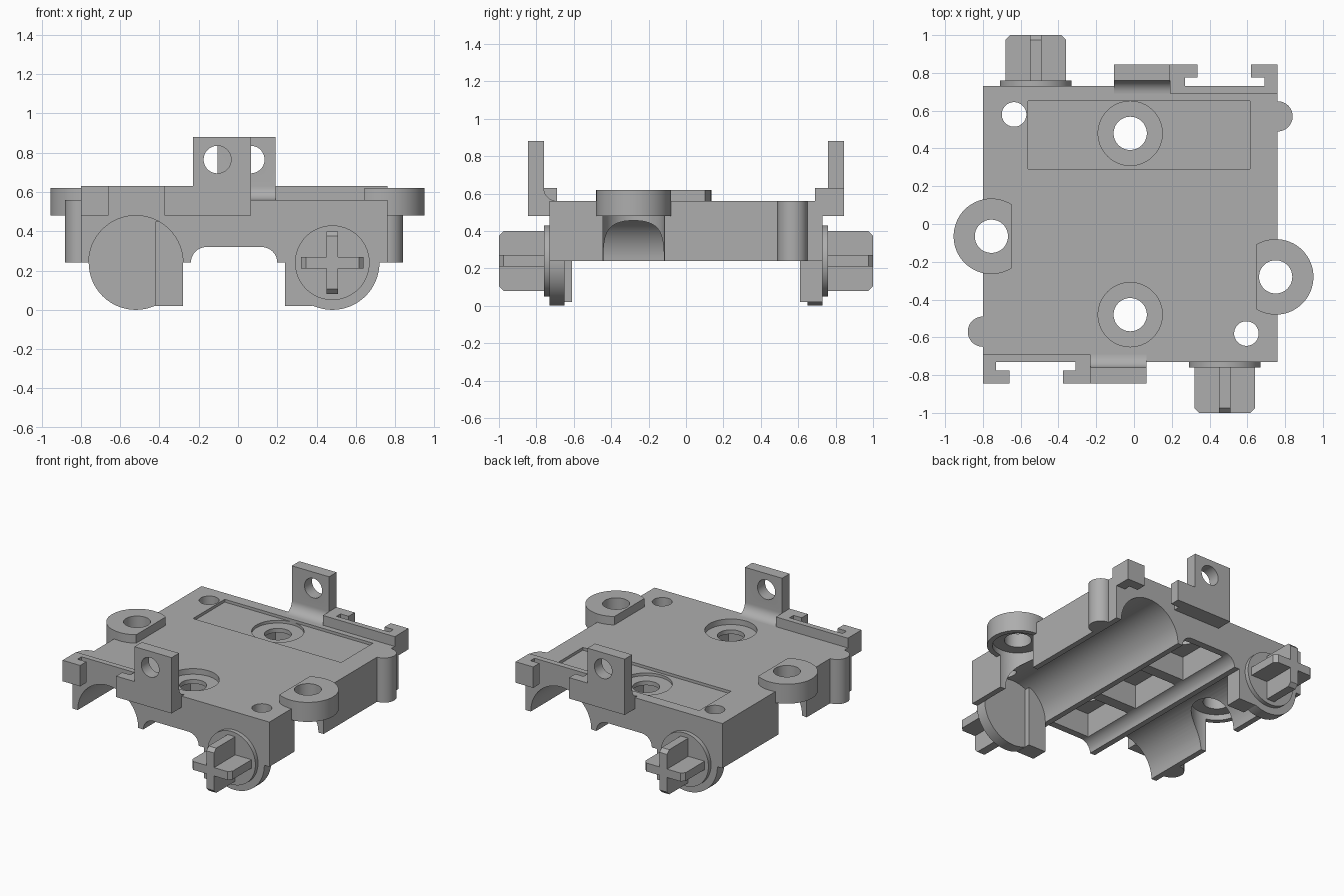
import bpy, bmesh, math
from mathutils import Matrix

cube = bpy.data.objects.get("Cube")
if cube:
    bpy.data.objects.remove(cube, do_unlink=True)

grey = bpy.data.materials.new("plain grey")
grey.use_nodes = True
grey.diffuse_color = (0.42, 0.42, 0.42, 1)
grey.node_tree.nodes["Principled BSDF"].inputs["Base Color"].default_value = grey.diffuse_color

# Half turn about the middle of the body, which sits slightly off the origin
MID = -0.02
HALF_TURN = (Matrix.Translation((MID, 0, 0)) @ Matrix.Rotation(math.pi, 4, "Z")
             @ Matrix.Translation((-MID, 0, 0)))


def prism(name, points, axis, lo, hi):
    """Extrude a 2D outline along an axis."""
    place = {"x": lambda u, v, w: (w, u, v),
             "y": lambda u, v, w: (u, w, v),
             "z": lambda u, v, w: (u, v, w)}[axis]
    bm = bmesh.new()
    bottom = [bm.verts.new(place(u, v, lo)) for u, v in points]
    top = [bm.verts.new(place(u, v, hi)) for u, v in points]
    bm.faces.new(bottom)
    bm.faces.new(top)
    n = len(points)
    for i in range(n):
        j = (i + 1) % n
        bm.faces.new((bottom[i], bottom[j], top[j], top[i]))
    bmesh.ops.recalc_face_normals(bm, faces=bm.faces)
    mesh = bpy.data.meshes.new(name)
    bm.to_mesh(mesh)
    bm.free()
    mesh.materials.append(grey)
    obj = bpy.data.objects.new(name, mesh)
    bpy.context.collection.objects.link(obj)
    return obj


def arc(u, v, r, start, end, steps):
    return [(u + r * math.cos(math.radians(start + (end - start) * i / steps)),
             v + r * math.sin(math.radians(start + (end - start) * i / steps)))
            for i in range(steps + 1)]


def rod(name, u, v, r, axis, lo, hi):
    return prism(name, arc(u, v, r, 0, 360, 64)[:-1], axis, lo, hi)


def box(name, x0, x1, y0, y1, z0, z1):
    return prism(name, [(x0, y0), (x1, y0), (x1, y1), (x0, y1)], "z", z0, z1)


def combine(obj, other, operation="DIFFERENCE"):
    """Apply a boolean and discard the helper."""
    mod = obj.modifiers.new("shape", "BOOLEAN")
    mod.operation = operation
    mod.solver = "EXACT"
    mod.object = other
    bpy.context.view_layer.update()
    graph = bpy.context.evaluated_depsgraph_get()
    mesh = bpy.data.meshes.new_from_object(obj.evaluated_get(graph))
    obj.modifiers.clear()
    obj.data = mesh
    bpy.data.objects.remove(other, do_unlink=True)


def turned(obj):
    obj.data.transform(HALF_TURN)
    return obj


# Main block
body = box("body", -0.80, 0.76, -0.73, 0.73, 0.24, 0.56)

# Long round troughs underneath
for x in (-0.52, 0.48):
    combine(body, rod("cutter", x, 0.24, 0.24, "y", -0.9, 0.9))

# Round-cornered central channel with three pockets
channel = ([(-0.24, 0.1)] + arc(-0.16, 0.24, 0.08, 180, 90, 8)
           + arc(0.12, 0.24, 0.08, 90, 0, 8) + [(0.20, 0.1)])
combine(body, prism("cutter", channel, "y", -0.9, 0.9))
for y in (-0.48, 0, 0.48):
    combine(body, box("cutter", -0.18, 0.14, y - 0.2, y + 0.2, 0.1, 0.49))

# Shallow label recess and stepped screw holes
combine(body, box("cutter", -0.56, 0.615, 0.29, 0.65, 0.54, 0.7))
for y in (-0.48, 0.48):
    combine(body, rod("cutter", MID, y, 0.17, "z", 0.52, 0.8))
    combine(body, rod("cutter", MID, y, 0.088, "z", 0.1, 0.8))

# Corner holes
for x, y in ((-0.635, 0.58), (0.595, -0.58)):
    combine(body, rod("cutter", x, y, 0.065, "z", -0.1, 0.8))

# Side ears with flat inner edge, over upright sockets
for name, x, y, side in (("left_ear", 0.75, -0.28, 1), ("right_ear", -0.755, -0.065, -1)):
    combine(body, rod("cutter", x, y, 0.165, "z", 0.1, 0.52))
    combine(body, rod("cutter", x, y, 0.088, "z", 0.1, 0.8))
    ear = rod(name, x, y, 0.2, "z", 0.48, 0.62)
    inner = sorted((side * 0.645, side * 0.4))
    combine(ear, box("cutter", *inner, y - 0.3, y + 0.3, 0.4, 0.7))
    combine(ear, rod("cutter", x, y, 0.165, "z", 0.4, 0.52))
    combine(ear, rod("cutter", x, y, 0.088, "z", 0.4, 0.8))

# Details that appear at both ends, half a turn apart
rail_outline = [(-0.80, -0.69), (-0.80, -0.845), (-0.66, -0.845), (-0.66, -0.775),
                (-0.73, -0.775), (-0.73, -0.73), (-0.31, -0.73), (-0.31, -0.775),
                (-0.375, -0.775), (-0.375, -0.845), (-0.23, -0.845), (-0.23, -0.69)]
tab_outline = ([(-0.69, 0.48), (-0.845, 0.48), (-0.845, 0.88), (-0.76, 0.88)]
               + arc(-0.69, 0.63, 0.07, 180, 270, 10))


def bar_outline(c):
    """Chamfered bar outline: across, along y."""
    return [(c - 0.16, -0.75), (c - 0.16, -0.975), (c - 0.135, -1.0),
            (c + 0.135, -1.0), (c + 0.16, -0.975), (c + 0.16, -0.75)]


for end in ("front", "back"):
    rail = prism(end + "_slotted_rail", rail_outline, "z", 0.48, 0.63)

    tab = prism(end + "_upright_tab", tab_outline, "x", -0.23, 0.065)
    combine(tab, rod("cutter", -0.105, 0.765, 0.07, "y", -1, -0.6))

    # Trough end cap with a thicker inner strip
    cap = rod(end + "_end_cap", 0.48, 0.24, 0.24, "y", -0.73, -0.65)
    combine(cap, box("strip", 0.24, 0.38, -0.73, -0.61, 0.02, 0.45), "UNION")
    combine(cap, rod("cutter", 0.595, -0.58, 0.065, "z", -0.1, 0.8))

    # Collar and cross-shaped peg
    collar = rod(end + "_collar", 0.48, 0.24, 0.19, "y", -0.76, -0.72)
    peg = prism(end + "_cross_peg", bar_outline(0.48), "z", 0.21, 0.27)
    upright = prism("upright", [(b, a) for a, b in bar_outline(0.24)], "x", 0.45, 0.51)
    combine(peg, upright, "UNION")

    # Half-round rib on the side wall
    rib = rod(end + "_side_rib", -0.80, -0.57, 0.08, "z", 0.24, 0.56)
    combine(rib, box("cutter", -0.79, -0.6, -0.7, -0.4, 0.1, 0.7))

    if end == "back":
        for part in (rail, tab, cap, collar, peg, rib):
            turned(part)

# Smooth round walls, keep edges crisp
for obj in bpy.context.collection.objects:
    if obj.type == "MESH" and obj.data.materials and obj.data.materials[0] == grey:
        obj.data.polygons.foreach_set("use_smooth", [True] * len(obj.data.polygons))
        obj.data.set_sharp_from_angle(angle=math.radians(30))
